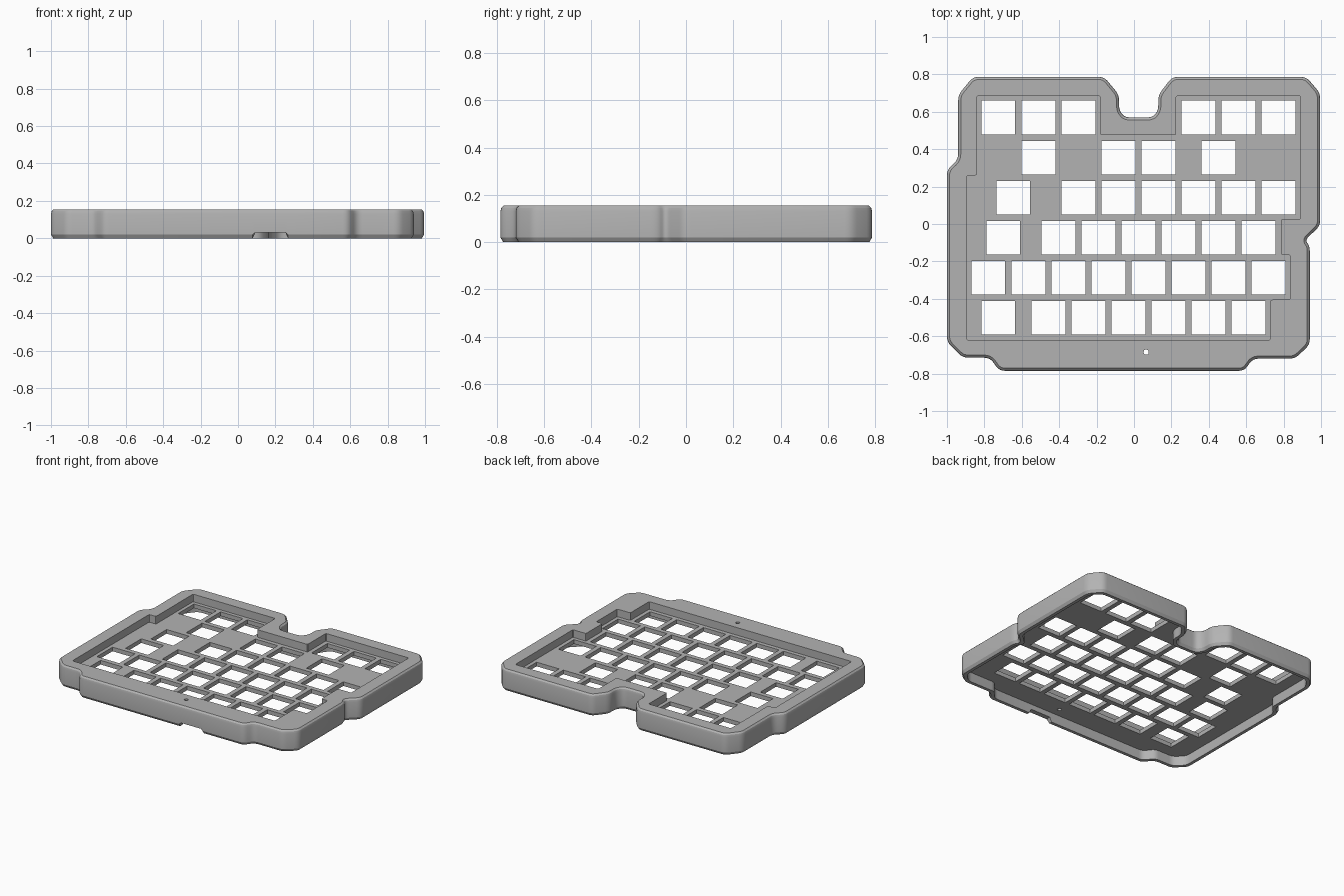
import bpy
import bmesh
from mathutils import Vector

cube = bpy.data.objects.get("Cube")
if cube:
    bpy.data.objects.remove(cube, do_unlink=True)

PITCH, HOLE = 0.214, 0.18
TOP, PLATE_TOP, PLATE_BOTTOM = 0.155, 0.10, 0.07
SLOT_X, SLOT_HALF, SLOT_TOP = 0.173, 0.085, 0.032

# Outer wall and inner opening, both clockwise seen from above
OUTLINE = [(-.94, .69), (-.86, .787), (-.16, .787), (-.08, .69), (-.08, .61), (-.05, .57),
           (.10, .57), (.13, .61), (.13, .69), (.205, .787), (.92, .787), (.995, .70),
           (.995, -.01), (.915, -.085), (.94, -.12), (.94, -.645), (.86, -.72), (.635, -.72),
           (.59, -.785), (.268, -.785), (.078, -.785), (-.72, -.785), (-.77, -.715),
           (-.915, -.715), (-1, -.63), (-1, .29), (-.94, .345)]
OPENING = [(-.84, .685), (-.18, .685), (-.18, .475), (.225, .475), (.225, .685), (.89, .685),
           (.89, .025), (.785, .025), (.785, -.165), (.835, -.165), (.835, -.405),
           (.73, -.405), (.73, -.62), (-.895, -.62), (-.895, .26), (-.84, .26)]

# Key positions in each row, counted in key pitches from the first key
ROWS = [[0, 1, 2, 5, 6, 7],
        [1, 3, 4, 5.5],
        [.375] + list(range(2, 8)),
        [.125] + [k + .5 for k in range(1, 7)],
        [k - .25 for k in range(8)],
        [0] + [k + .25 for k in range(1, 7)]]


def inset(points, distance):
    """Move every side of a clockwise polygon inwards."""
    pts = [Vector(p) for p in points]
    result = []
    for i, p in enumerate(pts):
        a = (p - pts[i - 1]).normalized()
        b = (pts[(i + 1) % len(pts)] - p).normalized()
        na, nb = Vector((a.y, -a.x)), Vector((b.y, -b.x))
        result.append(p + (na + nb) * distance / (1 + na.dot(nb)))
    return result


def rounded(points, size, steps=4):
    """Replace every corner with a short curve."""
    pts = [Vector(p) for p in points]
    result = []
    for i, p in enumerate(pts):
        before, after = pts[i - 1] - p, pts[(i + 1) % len(pts)] - p
        a = p + before.normalized() * min(size, before.length * .4)
        b = p + after.normalized() * min(size, after.length * .4)
        for s in range(steps + 1):
            t = s / steps
            result.append(a * (1 - t) ** 2 + p * (2 * t * (1 - t)) + b * t ** 2)
    return result


def square(x, y, half):
    return [(x - half, y - half), (x - half, y + half), (x + half, y + half), (x + half, y - half)]


bm = bmesh.new()


def loft(levels):
    """Join equal loops, given as (points, height), and return the rings."""
    rings = [[bm.verts.new((p[0], p[1], z)) for p in pts] for pts, z in levels]
    n = len(rings[0])
    for low, high in zip(rings, rings[1:]):
        for i in range(n):
            bm.faces.new((low[i], low[(i + 1) % n], high[(i + 1) % n], high[i]))
    return rings


def fill(*rings):
    """Fill the flat area inside the first ring and outside the others."""
    edges = [bm.edges.get((ring[i - 1], ring[i])) for ring in rings for i in range(len(ring))]
    bmesh.ops.triangle_fill(bm, use_beauty=True, edges=edges, normal=(0, 0, 1))


# Case wall, from the hollow underneath, round the foot and up to the rim
wall = rounded(OUTLINE, .03)
hollow = rounded(inset(OUTLINE, .035), .03)
shell = loft([(hollow, PLATE_BOTTOM), (hollow, 0), (inset(wall, .012), 0), (wall, .02),
              (wall, .13), (inset(wall, .004), .145), (inset(wall, .014), TOP)])

# Cable slot at the foot of the front wall
for ring in shell[1:4]:
    for v in ring:
        if v.co.y < -.7 and abs(v.co.x - SLOT_X) < SLOT_HALF:
            v.co.z = SLOT_TOP

# Recess wall, key holes and the small round hole in the front rim
recess = loft([(rounded(OPENING, .01, 3), z) for z in (PLATE_TOP, TOP)])
keys = [loft([(square(-.725 + k * PITCH, .569 - row * PITCH, HOLE / 2), z)
              for z in (PLATE_BOTTOM, PLATE_TOP)])
        for row, places in enumerate(ROWS) for k in places]
pin = loft([(rounded(square(.065, -.685, .013), .013), z) for z in (PLATE_BOTTOM, TOP)])

# Flat faces: rim, plate top and plate underside
fill(shell[-1], recess[1], pin[1])
fill(recess[0], *[key[1] for key in keys])
fill(shell[0], pin[0], *[key[0] for key in keys])
bmesh.ops.recalc_face_normals(bm, faces=bm.faces)

mesh = bpy.data.meshes.new("keyboard_case")
bm.to_mesh(mesh)
bm.free()
case = bpy.data.objects.new("keyboard_case", mesh)
bpy.context.collection.objects.link(case)

# Material and shading
grey = bpy.data.materials.new("case_grey")
grey.use_nodes = True
colour = (.45, .45, .45, 1)
grey.diffuse_color = colour
grey.node_tree.nodes["Principled BSDF"].inputs["Base Color"].default_value = colour
mesh.materials.append(grey)
bpy.ops.object.select_all(action='DESELECT')
case.select_set(True)
bpy.context.view_layer.objects.active = case
bpy.ops.object.shade_smooth_by_angle()
